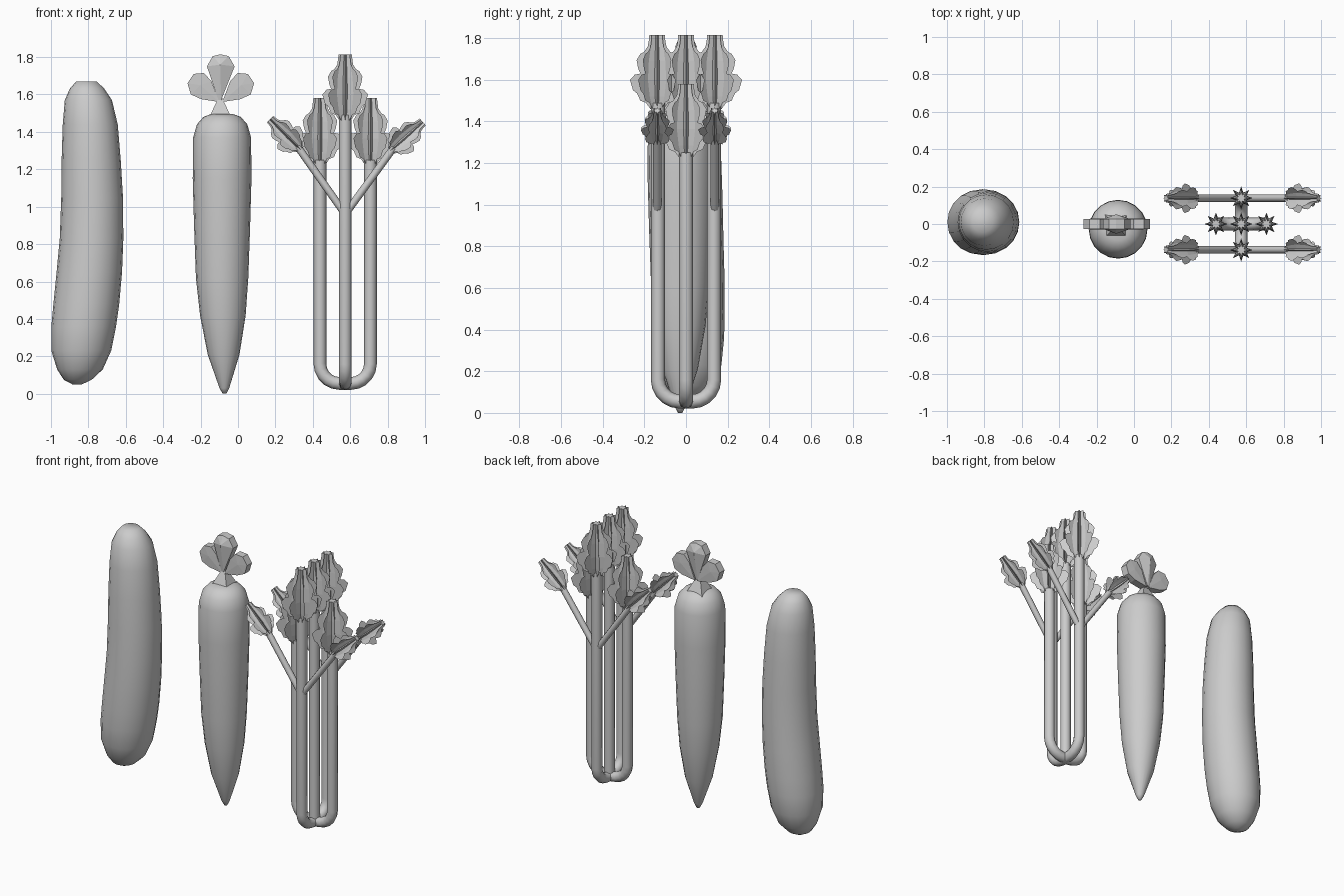
import bpy, bmesh, math
from mathutils import Vector, Matrix

if "Cube" in bpy.data.objects:
    bpy.data.objects.remove(bpy.data.objects["Cube"])


def finish(name, bm, smooth=True):
    bmesh.ops.recalc_face_normals(bm, faces=bm.faces[:])
    me = bpy.data.meshes.new(name)
    bm.to_mesh(me)
    bm.free()
    ob = bpy.data.objects.new(name, me)
    bpy.context.collection.objects.link(ob)
    for p in me.polygons:
        p.use_smooth = smooth
    return ob


def loft(bm, rings):
    """Bridge equal-length rings of points and cap both ends."""
    vs = [[bm.verts.new(p) for p in r] for r in rings]
    n = len(vs[0])
    for a, b in zip(vs, vs[1:]):
        for i in range(n):
            j = (i + 1) % n
            bm.faces.new((a[i], a[j], b[j], b[i]))
    bm.faces.new(vs[0][::-1])
    bm.faces.new(vs[-1])


def vegetable(name, sections, cy, n=20):
    """Sections are (centre x, z, radius)."""
    bm = bmesh.new()
    loft(bm, [[(cx + r * math.cos(2 * math.pi * i / n),
                cy + r * math.sin(2 * math.pi * i / n), z) for i in range(n)]
              for cx, z, r in sections])
    return finish(name, bm)


# Cucumber and carrot bodies
vegetable("cucumber", [
    (-.86, .05, .025), (-.857, .075, .075), (-.845, .13, .122), (-.838, .23, .16),
    (-.825, .36, .173), (-.811, .48, .176), (-.795, .65, .175), (-.783, .83, .17),
    (-.78, 1.05, .165), (-.785, 1.25, .158), (-.79, 1.44, .147), (-.80, 1.57, .126),
    (-.807, 1.63, .093), (-.81, 1.67, .055)], .01)
vegetable("carrot", [
    (-.072, 0, .01), (-.073, .03, .026), (-.077, .21, .085), (-.081, .42, .122),
    (-.085, .62, .14), (-.085, .9, .15), (-.085, 1.15, .157), (-.085, 1.37, .155),
    (-.085, 1.44, .135), (-.085, 1.48, .10), (-.085, 1.495, .06)], -.028)

# Carrot greens: crown pyramid and three chunky leaves
bm = bmesh.new()
bmesh.ops.create_cone(bm, segments=4, cap_ends=True, radius1=.085, radius2=.006, depth=.12,
                      matrix=Matrix.Translation((-.095, -.01, 1.535)) @ Matrix.Rotation(math.pi / 4, 4, 'Z'))
finish("carrot_crown", bm, False)


def chunky_leaf(name, outline, mid, ridge):
    bm = bmesh.new()
    n = len(outline)
    sides = []
    for s in (-1, 1):
        ring = [bm.verts.new((x, s * .026, z)) for x, z in outline]
        c = bm.verts.new((mid[0], s * ridge, mid[1]))
        for i in range(n):
            bm.faces.new((ring[i], ring[(i + 1) % n], c))
        sides.append(ring)
    for i in range(n):
        j = (i + 1) % n
        bm.faces.new((sides[0][i], sides[0][j], sides[1][j], sides[1][i]))
    finish(name, bm, False)


chunky_leaf("carrot_leaf_middle", [(-.105, 1.57), (-.166, 1.75), (-.135, 1.805), (-.095, 1.815),
                                   (-.05, 1.805), (-.018, 1.75), (-.09, 1.57)], (-.095, 1.76), .052)
side_leaf = [(-.008, 1.56), (-.105, 1.575), (-.16, 1.60), (-.178, 1.66), (-.145, 1.71), (-.09, 1.715), (-.05, 1.67)]
for s, tag in ((1, "left"), (-1, "right")):
    chunky_leaf("carrot_leaf_" + tag, [(-.092 + s * x, z) for x, z in side_leaf],
                (-.092 - s * .11, 1.65), .03)


# Celery stalks
def tube(name, pts, r):
    cu = bpy.data.curves.new(name, 'CURVE')
    cu.dimensions = '3D'
    cu.bevel_depth = r
    cu.bevel_resolution = 2
    cu.use_fill_caps = True
    sp = cu.splines.new('POLY')
    sp.points.add(len(pts) - 1)
    for p, q in zip(sp.points, pts):
        p.co = (*q, 1)
    sp.use_smooth = True
    ob = bpy.data.objects.new(name, cu)
    bpy.context.collection.objects.link(ob)


CX, D, R = .573, .135, .034


def u_profile(top):
    arc = [(-D + .105 * (1 - math.cos(a)), .16 - .105 * math.sin(a))
           for a in [math.pi / 2 * k / 5 for k in range(6)]]
    half = [(-D, top)] + arc
    return half + [(-u, z) for u, z in reversed(half)]


tube("celery_stalks_side", [(CX + u, 0, z) for u, z in u_profile(1.25)], R)
tube("celery_stalks_depth", [(CX, u, z) for u, z in u_profile(1.49)], R)
tube("celery_stalk_centre", [(CX, 0, .04), (CX, 0, 1.49)], R)

# Celery leaf: star-shaped core with eight serrated blades (radius, height)
BLADE = [(.03, 0), (.05, .03), (.075, .04), (.09, .075), (.108, .09), (.122, .14), (.1, .165),
         (.075, .17), (.085, .195), (.092, .235), (.075, .265), (.058, .275), (.042, .30),
         (.036, .335), (.035, .355)]
CORE = [(.03, 0), (.05, .06), (.062, .14), (.056, .23), (.042, .3), (.035, .355)]


def celery_leaf(name, base, direction, scale):
    bm = bmesh.new()
    loft(bm, [[(r * k * math.cos(math.pi * i / 8), r * k * math.sin(math.pi * i / 8), z)
               for i in range(16) for k in ((1, .5)[i % 2],)] for r, z in CORE])
    for i in range(8):
        a = math.pi / 4 * i
        pts = [(0, 0)] + BLADE + [(0, .355)]
        g = 1 + .07 * abs(math.sin(a))
        vs = [bm.verts.new((r * g * math.cos(a), r * g * math.sin(a), z)) for r, z in pts]
        bm.faces.new(vs)
    rot = Vector(direction).to_track_quat('Z', 'Y').to_matrix().to_4x4()
    if abs(direction[0]) < 1e-6:
        rot = Matrix.Identity(4)
    bm.transform(Matrix.Translation(base) @ rot @ Matrix.Scale(scale, 4))
    finish(name, bm, False)


for i, y in enumerate((-D - .004, 0, D + .004)):
    celery_leaf(f"celery_leaf_tall_{i}", (CX, y, 1.46), (0, 0, 1), 1)
for tag, x in (("left", CX - D), ("right", CX + D)):
    celery_leaf(f"celery_leaf_short_{tag}", (x, 0, 1.225), (0, 0, 1), 1)

# Side branches with smaller leaves
for tag, y in (("front", -D - .003), ("back", D + .003)):
    for side, base, d in (("left", (.335, y, 1.305), (-.165, 0, .165)),
                          ("right", (.815, y, 1.30), (.175, 0, .155))):
        tube(f"celery_branch_{tag}_{side}",
             [(CX, y, .96), Vector(base) + Vector(d) * .1], .02)
        celery_leaf(f"celery_branch_leaf_{tag}_{side}", base, d, .65)
